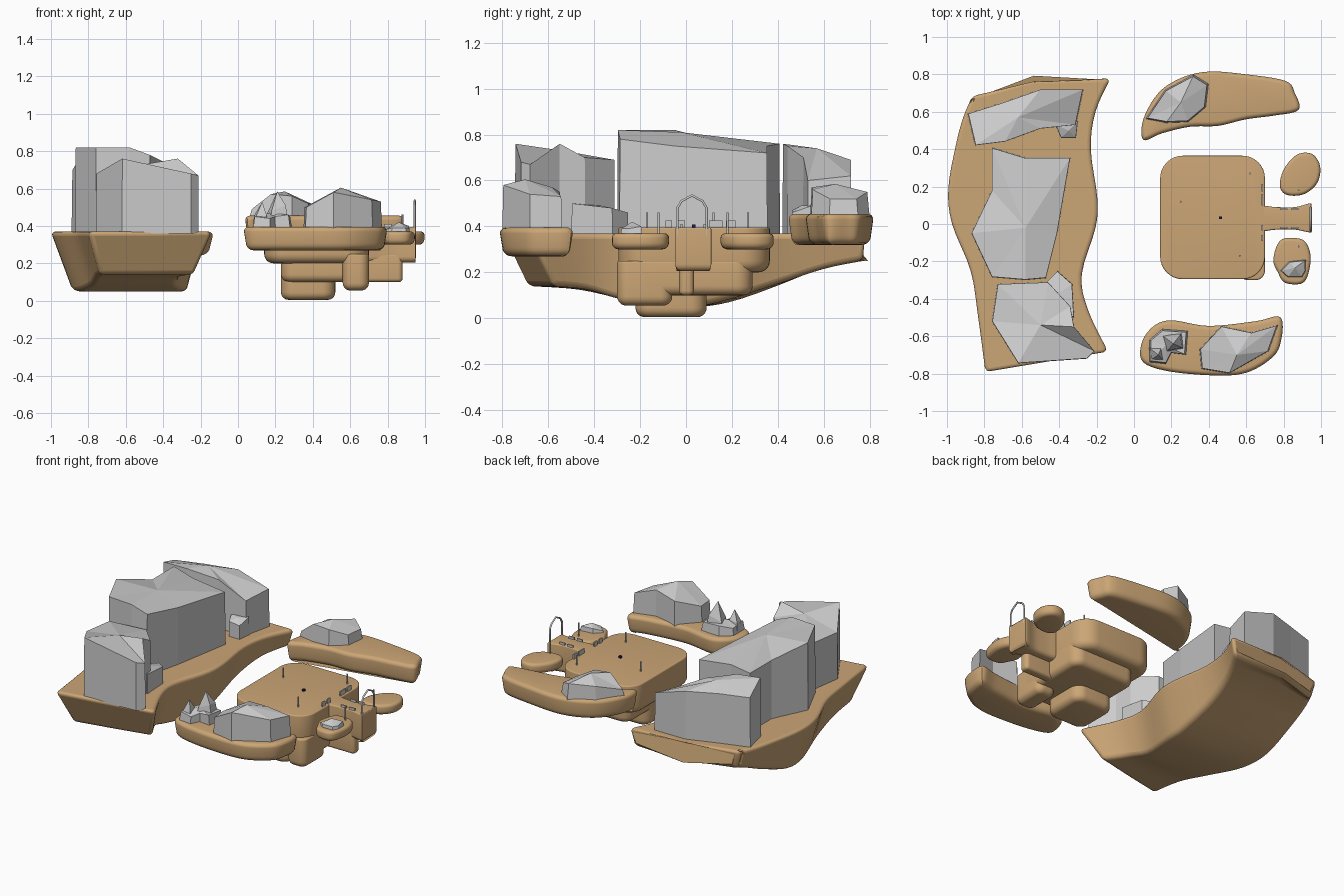
import bpy, bmesh, math
from mathutils import Vector

if "Cube" in bpy.data.objects:
    bpy.data.objects.remove(bpy.data.objects["Cube"])

TAN = bpy.data.materials.new("tan")
TAN.diffuse_color = (0.6, 0.38, 0.18, 1)
TAN.use_nodes = True
TAN.node_tree.nodes["Principled BSDF"].inputs["Base Color"].default_value = TAN.diffuse_color
BLUE = bpy.data.materials.new("dark_blue")
BLUE.diffuse_color = (0.01, 0.01, 0.08, 1)
BLUE.use_nodes = True
BLUE.node_tree.nodes["Principled BSDF"].inputs["Base Color"].default_value = BLUE.diffuse_color


def make(name, verts, faces, mat=None, smooth=False):
    me = bpy.data.meshes.new(name)
    me.from_pydata([tuple(v) for v in verts], [], faces)
    bm = bmesh.new()
    bm.from_mesh(me)
    bmesh.ops.recalc_face_normals(bm, faces=bm.faces)
    bm.to_mesh(me)
    bm.free()
    ob = bpy.data.objects.new(name, me)
    bpy.context.collection.objects.link(ob)
    if mat:
        me.materials.append(mat)
    if smooth:
        bpy.ops.object.select_all(action='DESELECT')
        ob.select_set(True)
        bpy.context.view_layer.objects.active = ob
        bpy.ops.object.shade_smooth_by_angle(angle=math.radians(40))
    return ob


def loft(name, rings, mat=None, smooth=False):
    n = len(rings[0])
    verts = [v for r in rings for v in r]
    faces = [(k*n+i, k*n+(i+1) % n, (k+1)*n+(i+1) % n, (k+1)*n+i)
             for k in range(len(rings)-1) for i in range(n)]
    faces += [tuple(range(n)), tuple(range(len(verts)-n, len(verts)))]
    return make(name, verts, faces, mat, smooth)


def catmull(p, steps, closed=True):
    p = [Vector(q) for q in p]
    n = len(p)
    get = (lambda i: p[i % n]) if closed else (lambda i: p[max(0, min(n-1, i))])
    out = []
    for i in range(n if closed else n-1):
        a, b, c, d = get(i-1), get(i), get(i+1), get(i+2)
        for s in range(steps):
            t = s/steps
            out.append(0.5*(2*b + (c-a)*t + (2*a-5*b+4*c-d)*t*t + (3*b-a-3*c+d)*t**3))
    if not closed:
        out.append(p[-1])
    return out


def slab(name, outline, z0, z1, r_top=0.02, r_bot=0.04, taper=0.0):
    """Outline extruded from z0 to z1 with rounded rims."""
    o = [Vector(q) for q in outline]
    n = len(o)
    if sum(o[i-1].x*o[i].y - o[i].x*o[i-1].y for i in range(n)) < 0:
        o.reverse()
    nor = []
    for i in range(n):
        t = o[(i+1) % n] - o[i-1]
        nor.append(Vector((-t.y, t.x)).normalized())
    prof = []
    for k in range(6):
        a = k/5*math.pi/2
        prof.append((taper + r_bot*(1-math.sin(a)), z0 + r_bot*(1-math.cos(a))))
    for k in range(6):
        a = k/5*math.pi/2
        prof.append((r_top*(1-math.cos(a)), z1 - r_top*(1-math.sin(a))))
    rings = [[(*(p+m*d), z) for p, m in zip(o, nor)] for d, z in prof]
    return loft(name, rings, TAN, True)


def round_rect(x0, x1, y0, y1, r):
    pts = []
    for cx, cy, a0 in ((x1-r, y1-r, 0), (x0+r, y1-r, 90), (x0+r, y0+r, 180), (x1-r, y0+r, 270)):
        for k in range(9):
            a = math.radians(a0 + k*11.25)
            pts.append((cx + r*math.cos(a), cy + r*math.sin(a)))
    return pts


def rock(name, z0, ring, peak, inset=0.97):
    """Faceted boulder: base outline (x, y, rim height) fanned to a peak."""
    n = len(ring)
    cx, cy = sum(p[0] for p in ring)/n, sum(p[1] for p in ring)/n
    verts = [(x, y, z0-0.01) for x, y, h in ring]
    verts += [(cx+(x-cx)*inset, cy+(y-cy)*inset, h) for x, y, h in ring] + [peak]
    faces = [tuple(range(n))]
    for i in range(n):
        j = (i+1) % n
        faces += [(i, j, n+j, n+i), (n+i, n+j, 2*n)]
    make(name, verts, faces)


def box(name, x, y, z, sx, sy, sz, mat=None):
    r = [[(x+a*sx/2, y+b*sy/2, z+c*sz) for a, b in ((-1, -1), (1, -1), (1, 1), (-1, 1))] for c in (0, 1)]
    loft(name, r, mat)


def rail(name, pts, rad=0.005):
    cu = bpy.data.curves.new(name, 'CURVE')
    cu.dimensions = '3D'
    cu.bevel_depth, cu.bevel_resolution, cu.use_fill_caps = rad, 1, True
    sp = cu.splines.new('POLY')
    sp.points.add(len(pts)-1)
    for q, p in zip(sp.points, pts):
        q.co = (*p, 1)
    bpy.context.collection.objects.link(bpy.data.objects.new(name, cu))


# Large left island: stations of left x,y, right x,y, keel z, insets left/right, keel y shift, mid bulge
stations = [(-.80, -.80, -.13, -.69, .14, .06, .10, .11, 0),
            (-.84, -.50, -.24, -.46, .125, .08, .07, .03, 0),
            (-.88, -.25, -.275, -.27, .08, .09, .05, 0, 0),
            (-.98, 0, -.20, -.02, .05, .12, .08, 0, 0),
            (-1.0, .19, -.19, .14, .07, .11, .09, 0, 0),
            (-.96, .42, -.225, .40, .15, .08, .06, 0, 0),
            (-.92, .57, -.20, .60, .215, .05, .04, 0, .01),
            (-.87, .685, -.12, .78, .25, .03, .03, -.01, .05)]
# split into 3-vectors so the spline helper can smooth them
parts = [catmull([s[k:k+3] for s in stations], 4, False) for k in (0, 3, 6)]
rings = []
for a, b, c in zip(*parts):
    xl, yl, xr, yr, zb, il, ir, dy, mb = *a, *b, *c
    xm, ym = xl*.55 + xr*.45, yl*.55 + yr*.45 + mb
    rings.append([(xl, yl, .37), (xm, ym, .37), (xr, yr, .37),
                  (xr-ir, yr+dy, zb), (xm, ym+dy, zb), (xl+il, yl+dy, zb)])
big = loft("large_island", rings, TAN, True)
bv = big.modifiers.new("rim", 'BEVEL')
bv.width, bv.segments, bv.use_clamp_overlap = 0.025, 4, False
bv.limit_method, bv.angle_limit = 'ANGLE', math.radians(40)

# Side islands
slab("back_island", catmull([(.05, .45), (.05, .56), (.13, .70), (.25, .78), (.40, .815), (.60, .80),
     (.81, .765), (.86, .70), (.88, .61), (.75, .58), (.60, .56), (.45, .525), (.30, .52), (.15, .485)], 5),
     .32, .455, .025, .04, .01)
slab("front_island", catmull([(.04, -.64), (.05, -.74), (.20, -.79), (.45, -.81), (.60, -.795), (.72, -.73),
     (.78, -.65), (.785, -.50), (.65, -.52), (.40, -.545), (.20, -.515), (.10, -.55)], 5),
     .27, .395, .025, .04, .01)
slab("small_island_back", catmull([(.78, .20), (.80, .29), (.87, .37), (.95, .375), (.995, .31),
     (.98, .22), (.91, .16), (.82, .155)], 5), .30, .37, .02, .03)
slab("small_island_front", catmull([(.745, -.19), (.78, -.09), (.86, -.075), (.92, -.10), (.945, -.19),
     (.91, -.31), (.81, -.315), (.77, -.26)], 5), .30, .37, .02, .03)

# Central platform and its stepped underside
slab("platform", round_rect(.14, .70, -.295, .365, .12), .20, .395, .008, .05)
slab("under_main", round_rect(.23, .70, -.25, .29, .07), .10, .25, .01, .04)
slab("under_keel", round_rect(.23, .52, -.22, .09, .07), .005, .20, .01, .04)
slab("under_front", round_rect(.56, .70, -.30, -.06, .05), .055, .25, .01, .04)
slab("under_tail", round_rect(.62, .88, -.03, .035, .025), .10, .25, .01, .02)

# Bridge flaring towards its end
slab("bridge", catmull([(.66, -.03), (.76, -.03), (.86, -.03), (.94, -.045), (.95, -.03), (.95, .09),
     (.94, .11), (.86, .09), (.76, .09), (.66, .09)], 4), .205, .395, .008, .03)

# Posts, curbs, arch and marker
for i, (x, y, z) in enumerate([(.25, .12, .39), (.62, .27, .39), (.565, -.17, .39), (.88, .18, .36), (.88, -.12, .36)]):
    rail(f"post_{i}", [(x, y, z), (x, y, .46)])
for i, (y, s) in enumerate([(.195, .04), (.13, .06), (-.02, .03), (-.075, .03)]):
    box(f"platform_curb_{i}", .685, y, .39, .008, s, .035)
for i, x in enumerate((.80, .86)):
    for y in (-.02, .08):
        box(f"bridge_curb_{i}", x, y, .39, .04, .008, .02)
rail("arch", [(.945, -.038, .36), (.945, -.038, .48), (.945, -.02, .51), (.945, .026, .535),
              (.945, .072, .51), (.945, .09, .48), (.945, .09, .36)], .006)
box("marker", .463, .033, .39, .015, .015, .018, BLUE)

# Large island boulders
rock("back_boulder", .37, [(-.89, .59, .70), (-.70, .65, .70), (-.50, .72, .69), (-.27, .72, .62), (-.31, .53, .60),
     (-.50, .51, .70), (-.69, .44, .75), (-.85, .42, .76)], (-.62, .57, .74), .985)
rock("back_boulder_foot", .37, [(-.42, .53, .49), (-.30, .55, .49), (-.31, .46, .46), (-.39, .46, .47)], (-.35, .5, .49))
rock("middle_boulder", .37, [(-.76, .41, .76), (-.58, .355, .75), (-.34, .355, .72), (-.41, -.05, .75), (-.47, -.29, .78),
     (-.58, -.30, .82), (-.76, -.285, .82), (-.87, -.05, .82), (-.76, .18, .76)], (-.58, -.02, .81), .99)
rock("front_boulder", .37, [(-.73, -.32, .68), (-.46, -.31, .69), (-.34, -.44, .70), (-.32, -.55, .76),
     (-.21, -.68, .67), (-.25, -.72, .68), (-.62, -.745, .76), (-.76, -.52, .68)], (-.50, -.54, .73), .99)
rock("front_boulder_foot", .37, [(-.48, -.32, .46), (-.41, -.25, .46), (-.33, -.32, .48), (-.32, -.50, .50),
     (-.46, -.45, .50)], (-.40, -.37, .49))

# Small island boulders
rock("back_island_rock", .45, [(.06, .56, .49), (.165, .717, .54), (.32, .80, .55), (.40, .75, .52), (.385, .625, .52),
     (.29, .545, .56), (.17, .54, .57)], (.25, .65, .585), .93)
rock("front_island_rock", .39, [(.35, -.67, .50), (.465, -.545, .55), (.63, -.58, .57), (.77, -.54, .53),
     (.72, -.68, .54), (.51, -.80, .58), (.36, -.775, .50)], (.55, -.70, .605), .97)
rock("spire_base", .39, [(.08, -.62, .44), (.15, -.56, .46), (.29, -.57, .45), (.28, -.70, .46), (.20, -.69, .45),
     (.17, -.75, .44), (.08, -.74, .45)], (.17, -.65, .47), .9)
rock("spire", .42, [(.14, -.59, .47), (.26, -.58, .50), (.27, -.67, .51), (.17, -.69, .48)], (.21, -.64, .585), .75)
rock("spire_small", .42, [(.08, -.66, .46), (.15, -.66, .47), (.16, -.73, .46), (.09, -.73, .45)], (.13, -.70, .53), .8)
rock("islet_rock", .37, [(.78, -.25, .38), (.83, -.20, .40), (.92, -.19, .40), (.92, -.25, .39), (.90, -.285, .39),
     (.82, -.285, .39)], (.86, -.235, .42), .9)
